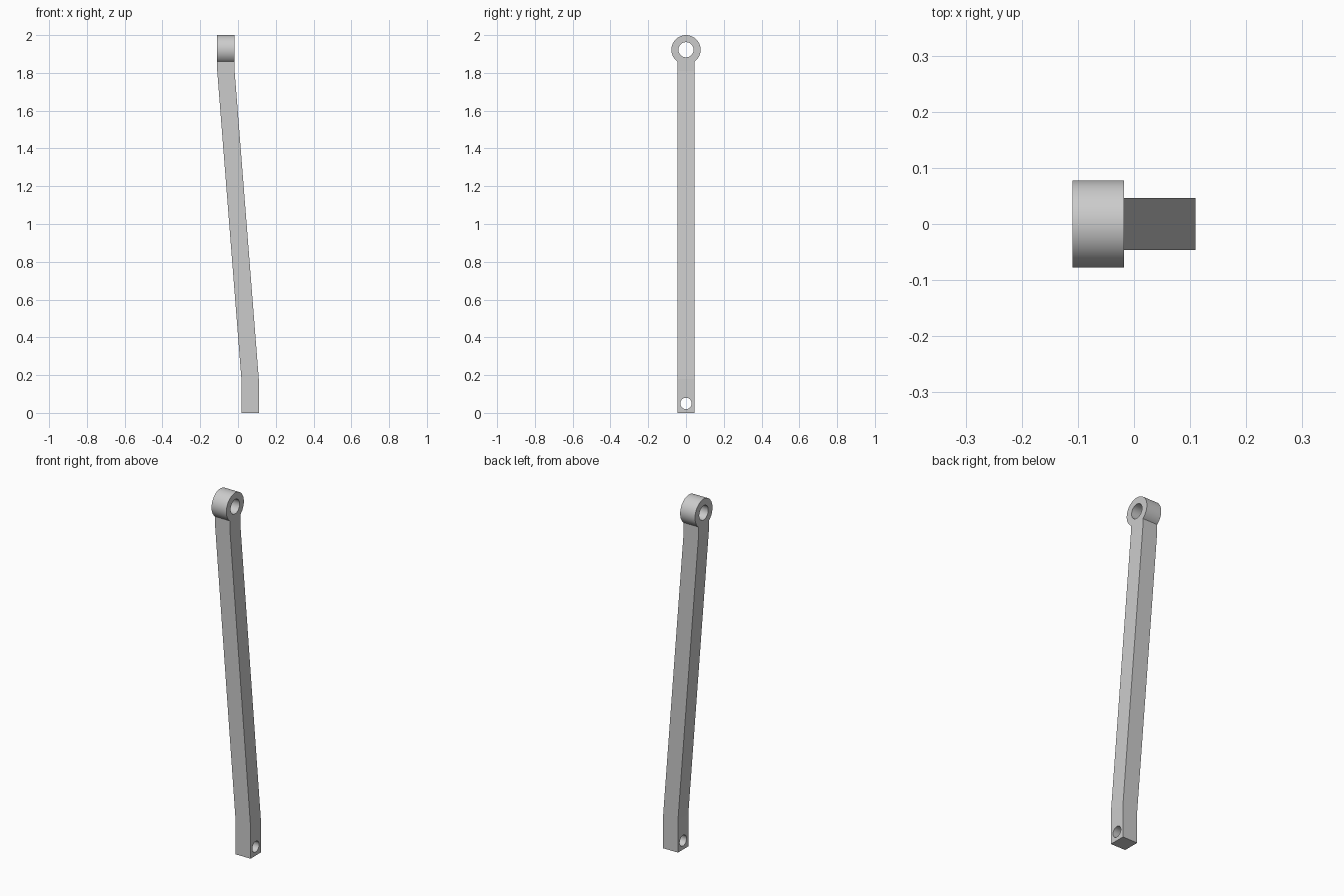
import bpy
import bmesh
from math import asin, cos, sin, pi, radians
from mathutils import Matrix, Vector

cube = bpy.data.objects.get("Cube")
if cube:
    bpy.data.objects.remove(cube, do_unlink=True)

HALF = 0.046                   # half the bar's square section
EYE_R, EYE_Z = 0.0775, 1.9225  # rounded eye at the top
LOW, HIGH = 0.18, 1.81         # heights of the two bends
SHIFT = 0.064                  # sideways offset of each end
STEPS = 64

grey = bpy.data.materials.new("light grey")
grey.use_nodes = True
colour = (0.6, 0.6, 0.6, 1)
grey.diffuse_color = colour
grey.node_tree.nodes["Principled BSDF"].inputs["Base Color"].default_value = colour


def add_object(name, bm):
    mesh = bpy.data.meshes.new(name)
    bmesh.ops.recalc_face_normals(bm, faces=bm.faces)
    bm.to_mesh(mesh)
    bm.free()
    mesh.materials.append(grey)
    obj = bpy.data.objects.new(name, mesh)
    bpy.context.collection.objects.link(obj)
    return obj


def bore(target, name, x, z, radius):
    """Drill a round hole along x through the target."""
    bm = bmesh.new()
    bmesh.ops.create_cone(bm, cap_ends=True, segments=STEPS, radius1=radius,
                          radius2=radius, depth=0.3,
                          matrix=Matrix.Translation((x, 0, z)) @ Matrix.Rotation(pi / 2, 4, "Y"))
    cutter = add_object(name, bm)
    mod = target.modifiers.new(name, "BOOLEAN")
    mod.operation, mod.solver, mod.object = "DIFFERENCE", "EXACT", cutter
    bpy.context.view_layer.objects.active = target
    bpy.ops.object.modifier_apply(modifier=mod.name)
    bpy.data.objects.remove(cutter, do_unlink=True)


# Side outline: straight bar running into the round eye
start = -pi / 2 + asin(HALF / EYE_R)
sweep = pi - 2 * start
outline = [(-HALF, 0), (HALF, 0)]
for i in range(STEPS + 1):
    a = start + sweep * i / STEPS
    outline.append((EYE_R * cos(a), EYE_Z + EYE_R * sin(a)))

bm = bmesh.new()
face = bm.faces.new([bm.verts.new((-HALF, y, z)) for y, z in outline])
geom = bmesh.ops.extrude_face_region(bm, geom=[face])["geom"]
bmesh.ops.translate(bm, vec=(2 * HALF, 0, 0),
                    verts=[v for v in geom if isinstance(v, bmesh.types.BMVert)])

# Cut at both bends, then offset the ends so the middle slants
for z in (LOW, HIGH):
    bmesh.ops.bisect_plane(bm, geom=bm.verts[:] + bm.edges[:] + bm.faces[:],
                           plane_co=Vector((0, 0, z)), plane_no=Vector((0, 0, 1)))
for v in bm.verts:
    v.co.x += SHIFT if v.co.z < (LOW + HIGH) / 2 else -SHIFT
link = add_object("link_bar", bm)

# Pin holes through the eye and the foot
bore(link, "eye_hole", -SHIFT, EYE_Z, 0.04)
bore(link, "foot_hole", SHIFT, 0.05, 0.03)

# Smooth curved walls, keep the bends and edges crisp
link.select_set(True)
bpy.context.view_layer.objects.active = link
bpy.ops.object.shade_smooth_by_angle(angle=radians(30))
for edge in link.data.edges:
    a, b = (link.data.vertices[i].co for i in edge.vertices)
    if any(abs(a.z - h) < 0.001 and abs(b.z - h) < 0.001 for h in (LOW, HIGH)):
        edge.use_edge_sharp = True
